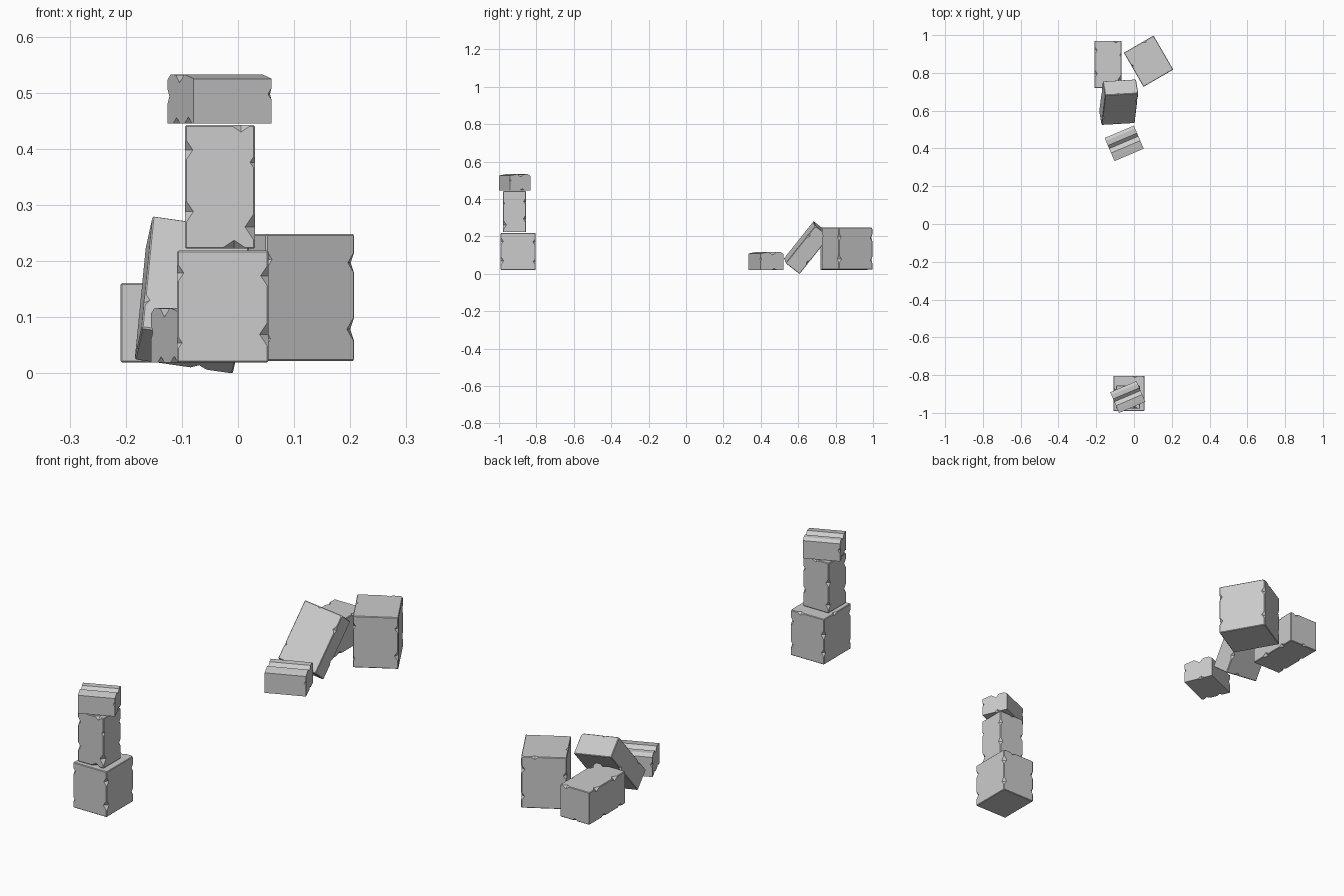
import bpy, bmesh
from math import radians
from mathutils import Matrix, Vector

if "Cube" in bpy.data.objects:
    bpy.data.objects.remove(bpy.data.objects["Cube"])


def bm_object(name, bm):
    bmesh.ops.recalc_face_normals(bm, faces=bm.faces)
    me = bpy.data.meshes.new(name)
    bm.to_mesh(me)
    bm.free()
    ob = bpy.data.objects.new(name, me)
    bpy.context.collection.objects.link(ob)
    return ob


def stone(name, dims, matrix, chips, top=None):
    """Block with worn edges; chips sit on edges at (x, y, z) in -1..1 plus a size."""
    half = Vector(dims) / 2
    bm = bmesh.new()
    if top:
        # prism along x: flat base, broken top profile (y, z in -1..1)
        prof = [(-1, -1)] + top + [(1, -1)]
        vs = [bm.verts.new((-half.x, y * half.y, z * half.z)) for y, z in prof]
        face = bm.faces.new(vs)
        ext = bmesh.ops.extrude_face_region(bm, geom=[face])["geom"]
        moved = [v for v in ext if isinstance(v, bmesh.types.BMVert)]
        bmesh.ops.translate(bm, verts=moved, vec=(dims[0], 0, 0))
    else:
        bmesh.ops.create_cube(bm, size=1, matrix=Matrix.Diagonal((*dims, 1)))
        bmesh.ops.bevel(bm, geom=bm.edges[:], offset=0.0025, segments=1, affect='EDGES')
    ob = bm_object(name, bm)

    # chip cutters: octahedra stretched along the edge they bite into
    cb = bmesh.new()
    for x, y, z, r in chips:
        at = (x, y, z)
        size = [r * (1.5 if abs(c) < 1 else 1.0) for c in at]
        pos = [c * h for c, h in zip(at, half)]
        pts = []
        for a in range(3):
            for s in (-1, 1):
                p = Vector(pos)
                p[a] += s * size[a]
                pts.append(cb.verts.new(p))
        bmesh.ops.convex_hull(cb, input=pts)
    cutter = bm_object("chip_cutter", cb)
    cutter.hide_render = True
    mod = ob.modifiers.new("chips", 'BOOLEAN')
    mod.operation, mod.object, mod.solver = 'DIFFERENCE', cutter, 'EXACT'
    mod.use_self = True
    bpy.context.view_layer.update()
    dg = bpy.context.evaluated_depsgraph_get()
    mesh = bpy.data.meshes.new_from_object(ob.evaluated_get(dg))
    ob.modifiers.clear()
    ob.data = mesh
    bpy.data.objects.remove(cutter)
    ob.matrix_world = matrix
    return ob


def place(x, y, z, turn=0):
    return Matrix.Translation((x, y, z)) @ Matrix.Rotation(radians(turn), 4, 'Z')


# chip layouts per kind of stone
CUBE = [(1, -1, .55, .014), (1, -1, -.5, .016), (-1, -1, .6, .012), (-1, -1, -.65, .009),
        (1, 1, .5, .015), (1, 1, -.55, .014), (-1, 1, .3, .014), (-1, 1, -.5, .012),
        (.4, 1, 1, .011), (-1, .2, 1, .010), (1, 1, 1, .012)]
TALL = [(-1, -1, .6, .014), (-1, -1, -.4, .015), (1, -1, -.65, .018), (.6, -1, 1, .012),
        (.4, -1, -1, .015), (1, 1, .5, .012), (1, 1, -.35, .014), (-1, 1, .2, .013),
        (1, -1, .4, .009), (-1, 1, -.7, .013), (0, 1, 1, .010)]
CAP = [(-1, -.6, -1, .011), (-1, .3, -1, .010), (1, .2, -1, .010), (1, -1, .2, .007),
       (-1, 1, .1, .009)]
SLAB = [(-1, .3, -1, .010), (1, -.4, -1, .012), (1, .5, 1, .012), (-1, -.5, 1, .010),
        (.3, -1, -1, .012), (1, 1, 1, .012), (-.2, 1, 1, .008)]
BROKEN_TOP = [(1, .78), (.75, 1), (.35, .98), (.08, .66), (-.3, 1), (-.65, .92), (-1, .82)]

# standing stack
stone("stack_base", (.163, .187, .199), place(-.027, -.897, .119), CUBE)
stone("stack_middle", (.125, .122, .220), place(-.032, -.917, .332), TALL)
stone("stack_cap", (.151, .119, .087), place(-.033, -.916, .489, 23), CAP, BROKEN_TOP[::-1])

# tumbled stones
stone("fallen_cube", (.182, .208, .226), place(.077, .862, .135, 30), CUBE)
lying = place(-.138, .845, .090) @ Matrix.Rotation(radians(-90), 4, 'X')
stone("lying_block", (.142, .142, .250), lying, TALL)
stone("fallen_cap", (.168, .133, .097), place(-.052, .427, .068, 23), CAP, BROKEN_TOP[::-1])

# slab leaning on the tumbled stones: width, slope and outward directions
wide = Vector((.173, .010, -.025)).normalized()
slope = Vector((.025, .160, .200)).normalized()
slope = (slope - wide * slope.dot(wide)).normalized()
out = wide.cross(slope)
rot = Matrix((wide, slope, out)).transposed().to_4x4()
size = (.177, .256, .095)
corner = Vector((-.152, .682, .281))
mid = corner + wide * size[0] / 2 - slope * size[1] / 2 - out * size[2] / 2
stone("leaning_slab", size, Matrix.Translation(mid) @ rot, SLAB)
